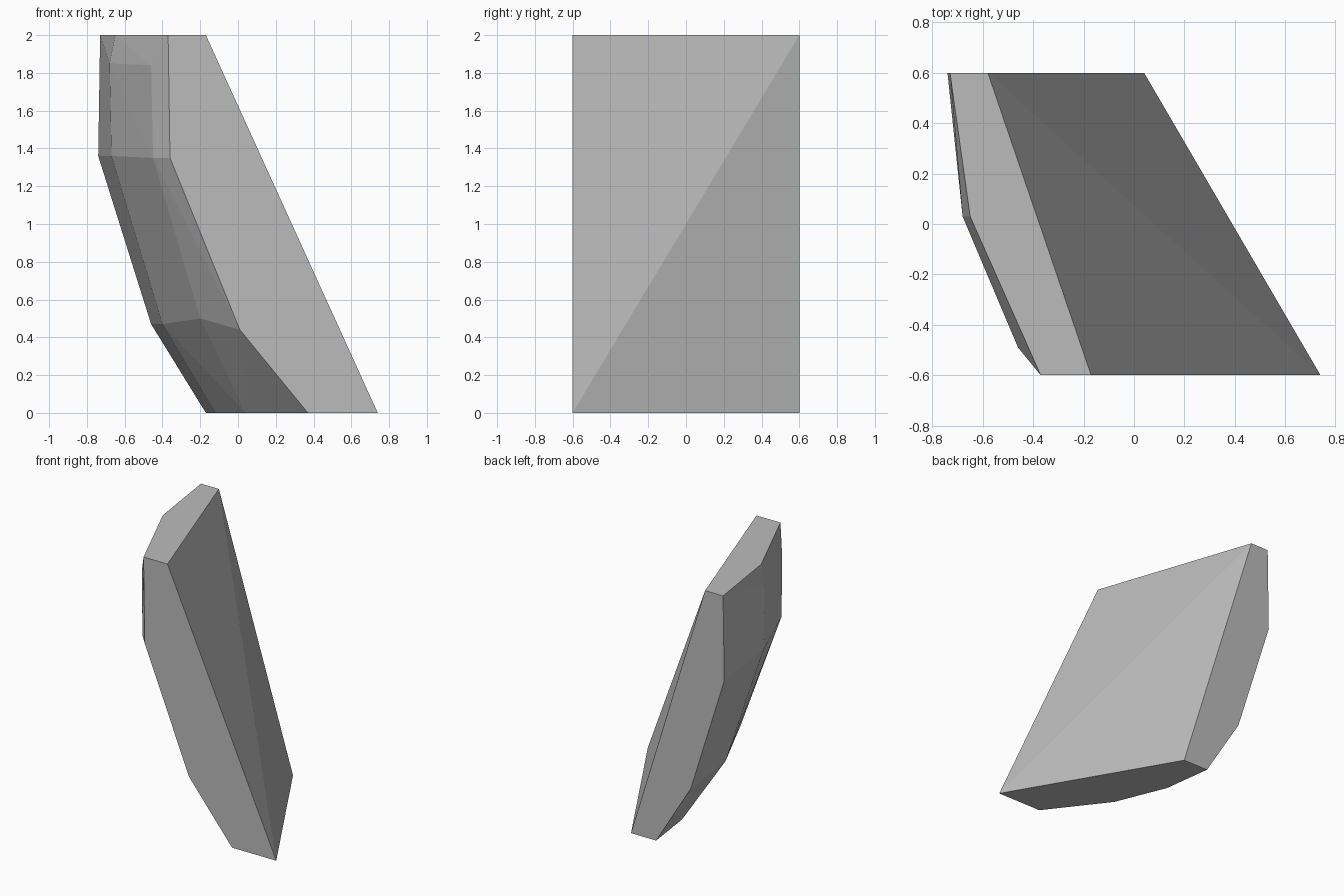
import bpy
import bmesh

cube = bpy.data.objects.get("Cube")
if cube:
    bpy.data.objects.remove(cube, do_unlink=True)

# One plain stone grey
stone = bpy.data.materials.new("stone grey")
stone.use_nodes = True
grey = (0.5, 0.5, 0.5, 1)
stone.diffuse_color = grey
bsdf = stone.node_tree.nodes["Principled BSDF"]
bsdf.inputs["Base Color"].default_value = grey
bsdf.inputs["Roughness"].default_value = 0.9

# Vertical profiles of the faceted outer side, from the front end to the back end
front_end = [(0.37, -0.6, 0), (0.01, -0.6, 0.44), (-0.36, -0.6, 1.35), (-0.37, -0.6, 2)]
front_rib = [(0.04, -0.17, 0), (-0.2, -0.36, 0.5), (-0.45, -0.5, 1.35), (-0.46, -0.49, 1.84)]
back_rib = [(-0.12, 0.22, 0), (-0.4, 0.1, 0.47), (-0.67, 0.03, 1.36),
            (-0.68, 0.03, 1.85), (-0.65, 0.03, 2)]
back_end = [(-0.17, 0.6, 0), (-0.46, 0.6, 0.47), (-0.74, 0.6, 1.36), (-0.73, 0.6, 2)]

# Corners of the broad sloping side
slope = [(0.74, -0.6, 0), (0.04, 0.6, 0), (-0.58, 0.6, 2), (-0.17, -0.6, 2)]

# Wrap the profiles into one closed, flat-faced slab
bm = bmesh.new()
for profile in (front_end, front_rib, back_rib, back_end, slope):
    for point in profile:
        bm.verts.new(point)
hull = bmesh.ops.convex_hull(bm, input=bm.verts[:])
loose = {v for v in hull["geom_interior"] + hull["geom_unused"]
         if isinstance(v, bmesh.types.BMVert)}
if loose:
    bmesh.ops.delete(bm, geom=list(loose), context="VERTS")
bmesh.ops.dissolve_limit(bm, angle_limit=0.01, verts=bm.verts[:], edges=bm.edges[:])
bmesh.ops.recalc_face_normals(bm, faces=bm.faces[:])

mesh = bpy.data.meshes.new("rock_slab")
bm.to_mesh(mesh)
bm.free()
mesh.materials.append(stone)
slab = bpy.data.objects.new("rock_slab", mesh)
bpy.context.collection.objects.link(slab)
